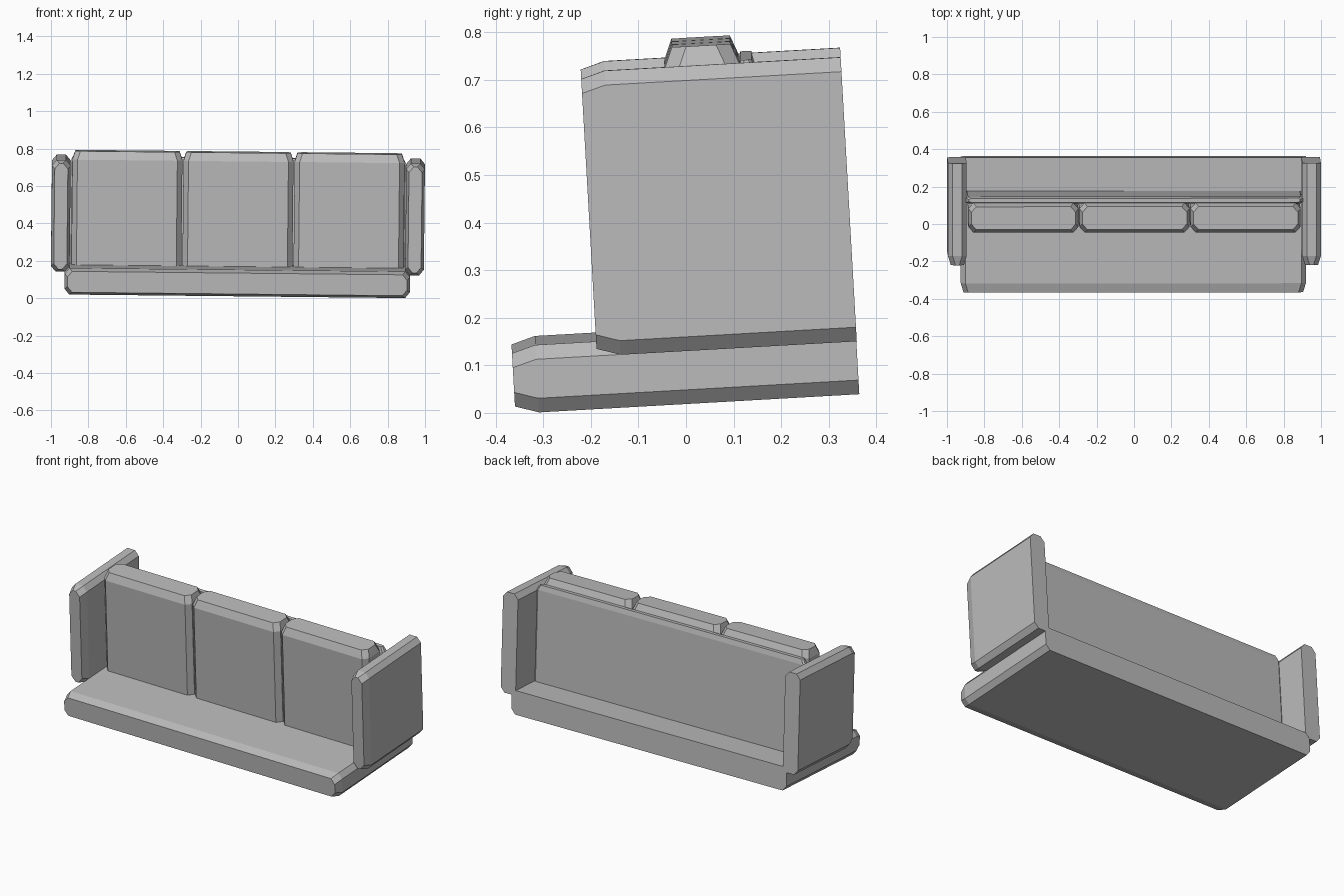
import bpy, bmesh
from mathutils import Matrix, Vector

cube = bpy.data.objects.get("Cube")
if cube:
    bpy.data.objects.remove(cube, do_unlink=True)

grey = bpy.data.materials.new("grey_fabric")
grey.use_nodes = True
GREY = (0.5, 0.5, 0.5, 1)
grey.diffuse_color = GREY
grey.node_tree.nodes["Principled BSDF"].inputs["Base Color"].default_value = GREY

# The whole sofa leans back a little and dips to its left
TILT = (Matrix.Translation((-0.005, 0, -0.002))
        @ Matrix.Rotation(0.0567, 4, "X") @ Matrix.Rotation(0.0105, 4, "Y"))


def octagon(half_a, half_b, cut_a, cut_b):
    """Rectangle with cut corners, counter-clockwise."""
    a, b = half_a - cut_a, half_b - cut_b
    return [(half_a, -b), (half_a, b), (a, half_b), (-a, half_b),
            (-half_a, b), (-half_a, -b), (-a, -half_b), (a, -half_b)]


def loft(name, half, cut, rings, place):
    """Octagonal prism; each ring is (position, inset a, inset b)."""
    bm = bmesh.new()
    loops = []
    for pos, in_a, in_b in rings:
        outline = octagon(half[0] - in_a, half[1] - in_b, *cut)
        loops.append([bm.verts.new(place(a, b, pos)) for a, b in outline])
    for low, high in zip(loops, loops[1:]):
        for i in range(8):
            j = (i + 1) % 8
            bm.faces.new((low[i], low[j], high[j], high[i]))
    bm.faces.new(loops[0])
    bm.faces.new(loops[-1])
    bmesh.ops.recalc_face_normals(bm, faces=bm.faces)
    mesh = bpy.data.meshes.new(name)
    bm.to_mesh(mesh)
    bm.free()
    mesh.materials.append(grey)
    obj = bpy.data.objects.new(name, mesh)
    obj.matrix_world = TILT
    bpy.context.collection.objects.link(obj)


def block(name, x, half_x, bottom, top, front, back):
    """Chamfered block running front to back, narrowed at the front."""
    mid = (bottom + top) / 2
    loft(name, (half_x, top - mid), (0.025, 0.03),
         [(front, 0.015, 0.015), (front + 0.05, 0, 0), (back, 0, 0)],
         lambda a, b, p: Vector((x + a, p, mid + b)))


def pad(name, x, half_x, front, back, top, cut, drop, inset):
    """Upright pad with cut corners and a narrowed top."""
    mid = (front + back) / 2
    loft(name, (half_x, back - mid), cut,
         [(0.165, 0, 0), (top - drop, 0, 0), (top, inset[0], inset[1])],
         lambda a, b, p: Vector((x + a, mid + b, p)))


# Seat and arms
block("seat_base", 0, 0.923, 0.03, 0.172, -0.358, 0.366)
for side, sign in (("left", 1), ("right", -1)):
    block(side + "_arm", sign * 0.947, 0.05, 0.142, 0.74, -0.18, 0.367)

# Back panel
pad("back_panel", 0, 0.9, 0.15, 0.187, 0.745, (0.01, 0.007), 0.03, (0.015, 0.007))

# Back cushions
for i, side in enumerate(("right", "middle", "left")):
    pad(side + "_back_cushion", (i - 1) * 0.594, 0.294, -0.004, 0.155, 0.78,
        (0.027, 0.03), 0.045, (0.015, 0.018))
